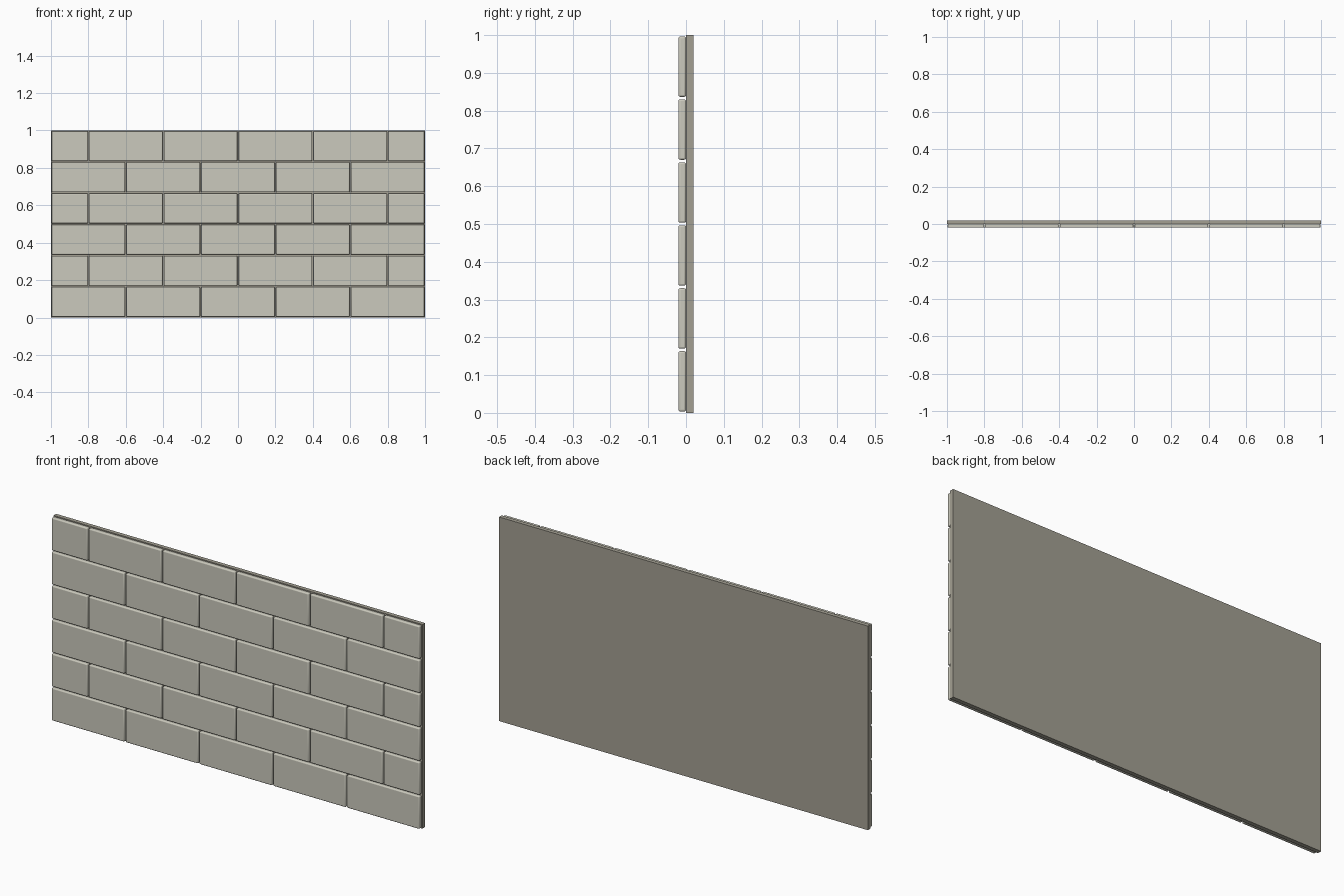
import bpy

if "Cube" in bpy.data.objects:
    bpy.data.objects.remove(bpy.data.objects["Cube"])

ROWS, PITCH_X, GAP = 6, 0.4, 0.0067
PITCH_Z = 1.0 / ROWS


def material(name, color):
    mat = bpy.data.materials.new(name)
    mat.diffuse_color = color
    mat.use_nodes = True
    mat.node_tree.nodes["Principled BSDF"].inputs["Base Color"].default_value = mat.diffuse_color
    return mat


def box(name, x0, x1, y0, y1, z0, z1, mat):
    bpy.ops.mesh.primitive_cube_add(
        size=1, location=((x0 + x1) / 2, (y0 + y1) / 2, (z0 + z1) / 2))
    ob = bpy.context.object
    ob.name = name
    ob.scale = (x1 - x0, y1 - y0, z1 - z0)
    bpy.ops.object.transform_apply(location=False, rotation=False, scale=True)
    ob.data.materials.append(mat)
    return ob


brick_mat = material("brick", (0.60, 0.59, 0.51, 1))
mortar_mat = material("mortar", (0.37, 0.35, 0.29, 1))

# Flat mortar panel behind the bricks
box("backing_panel", -1, 1, 0, 0.02, 0, 1, mortar_mat)

# Running-bond courses: odd rows start and end with half bricks
for row in range(ROWS):
    if row % 2 == 0:
        joints = [-1 + PITCH_X * i for i in range(6)]
    else:
        joints = [-1] + [-0.8 + PITCH_X * i for i in range(5)] + [1]
    z0 = row * PITCH_Z + GAP / 2
    z1 = (row + 1) * PITCH_Z - GAP / 2
    for i, (a, b) in enumerate(zip(joints, joints[1:])):
        brick = box(f"brick_{row}_{i}", a + GAP / 2, b - GAP / 2,
                    -0.02, 0, z0, z1, brick_mat)
        # Softly rounded edges
        bevel = brick.modifiers.new("rounded_edges", "BEVEL")
        bevel.width = 0.005
        bevel.segments = 3
        bpy.ops.object.shade_smooth_by_angle()
